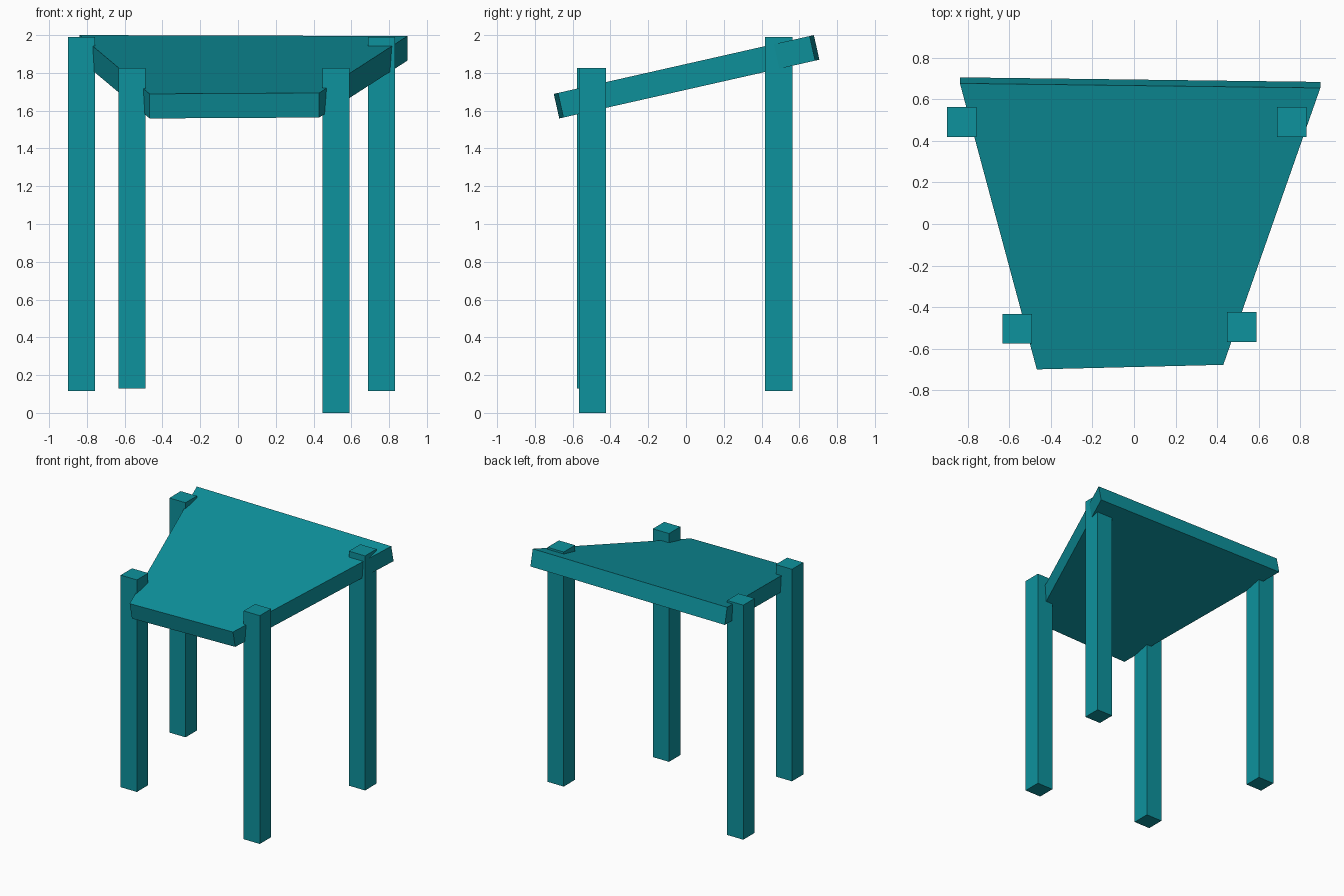
import bpy, bmesh
from mathutils import Vector

cube = bpy.data.objects.get("Cube")
if cube:
    bpy.data.objects.remove(cube, do_unlink=True)

teal = bpy.data.materials.new("teal")
teal.use_nodes = True
color = (0.0043, 0.29, 0.34, 1)
teal.diffuse_color = color
teal.node_tree.nodes["Principled BSDF"].inputs["Base Color"].default_value = color


def prism(name, outline, offset):
    """Extrude a flat outline along an offset into a closed solid."""
    bm = bmesh.new()
    face = bm.faces.new([bm.verts.new(p) for p in outline])
    new = bmesh.ops.extrude_face_region(bm, geom=[face], use_keep_orig=True)["geom"]
    verts = [g for g in new if isinstance(g, bmesh.types.BMVert)]
    bmesh.ops.translate(bm, verts=verts, vec=Vector(offset))
    bmesh.ops.recalc_face_normals(bm, faces=bm.faces)
    mesh = bpy.data.meshes.new(name)
    bm.to_mesh(mesh)
    bm.free()
    mesh.materials.append(teal)
    obj = bpy.data.objects.new(name, mesh)
    bpy.context.collection.objects.link(obj)


# Square posts, each from its own foot height up past the seat
HALF = 0.0715


def leg(name, x, y, bottom, top):
    corners = [(-HALF, -HALF), (HALF, -HALF), (HALF, HALF), (-HALF, HALF)]
    prism(name, [(x + a, y + b, bottom) for a, b in corners], (0, 0, top - bottom))


leg("back_right_leg", -0.829, 0.491, 0.115, 1.99)
leg("back_left_leg", 0.759, 0.491, 0.115, 1.99)
leg("front_right_leg", -0.562, -0.505, 0.13, 1.825)
leg("front_left_leg", 0.519, -0.496, 0, 1.825)

# Tapered seat, sloping up to the back, thickness square to the slope
SLOPE = 0.226
outline = [(-0.468, -0.70), (0.43, -0.678), (0.897, 0.655), (-0.838, 0.677)]
prism("seat", [(x, y, 1.847 + SLOPE * y) for x, y in outline], (0, 0.029, -0.13))
